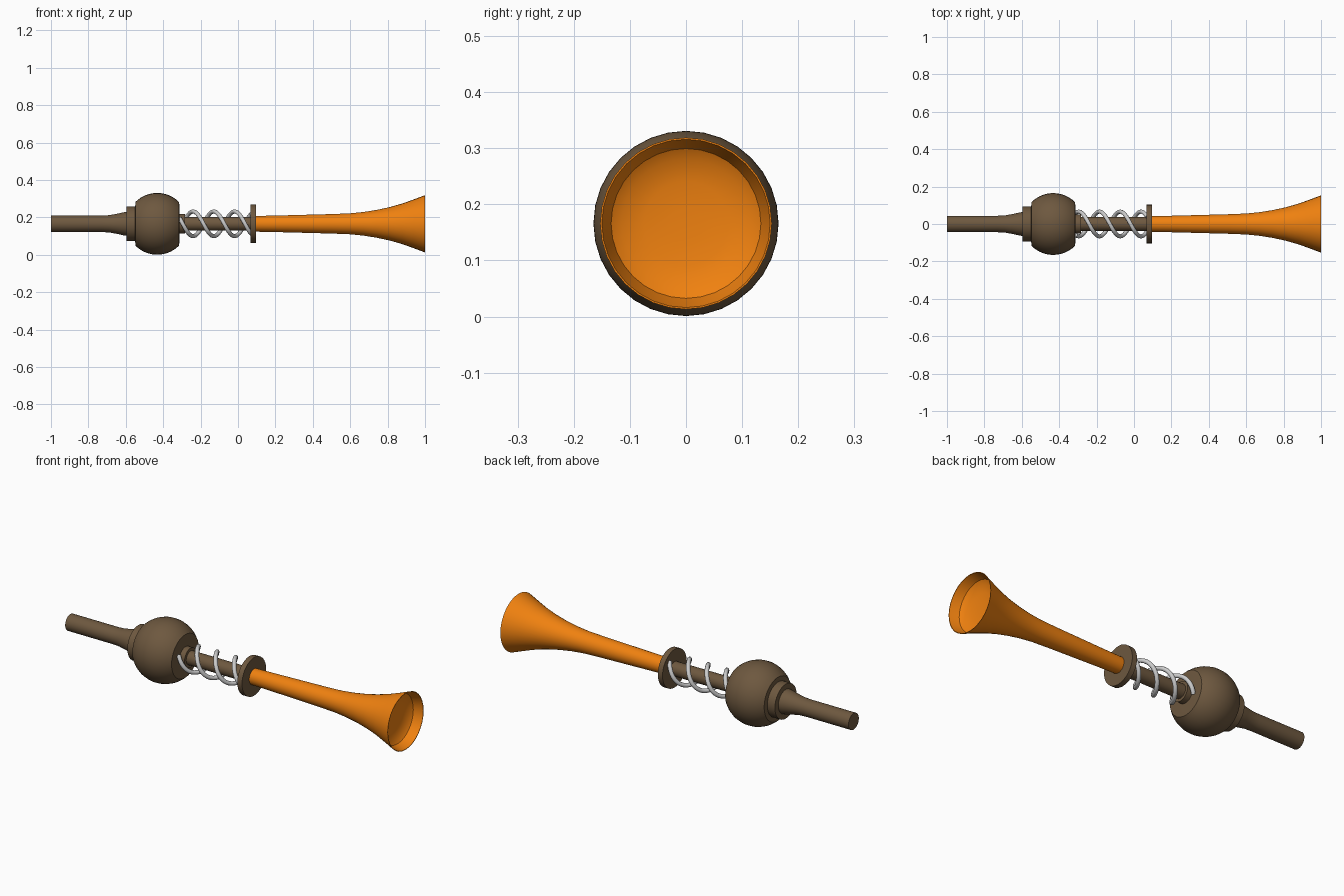
import bpy, bmesh, math

if "Cube" in bpy.data.objects:
    bpy.data.objects.remove(bpy.data.objects["Cube"])

AXIS_Z = 0.166
SIDES = 32


def material(name, color):
    m = bpy.data.materials.new(name)
    m.diffuse_color = (*color, 1)
    m.use_nodes = True
    m.node_tree.nodes["Principled BSDF"].inputs["Base Color"].default_value = m.diffuse_color
    return m


def finish(obj, mat=None, angle=35):
    if mat:
        obj.data.materials.append(mat)
    bpy.ops.object.select_all(action='DESELECT')
    obj.select_set(True)
    bpy.context.view_layer.objects.active = obj
    bpy.ops.object.shade_smooth_by_angle(angle=math.radians(angle))


def lathe(name, profile, mat):
    """Turn a list of (x, radius) points around the long axis and cap both ends."""
    bm = bmesh.new()
    rings = []
    for x, r in profile:
        rings.append([bm.verts.new((x, r * math.cos(2 * math.pi * i / SIDES),
                                    AXIS_Z + r * math.sin(2 * math.pi * i / SIDES)))
                      for i in range(SIDES)])
    for a, b in zip(rings, rings[1:]):
        for i in range(SIDES):
            j = (i + 1) % SIDES
            bm.faces.new((a[i], a[j], b[j], b[i]))
    bm.faces.new(rings[0])
    bm.faces.new(rings[-1])
    bmesh.ops.recalc_face_normals(bm, faces=bm.faces[:])
    mesh = bpy.data.meshes.new(name)
    bm.to_mesh(mesh)
    bm.free()
    obj = bpy.data.objects.new(name, mesh)
    bpy.context.collection.objects.link(obj)
    finish(obj, mat)
    return obj


def helix(name, crest, start, end, pitch, radius, wire):
    """Coil whose top passes x = crest and comes down on the front side."""
    n = 72
    bm = bmesh.new()
    rings = []
    slope = pitch / (2 * math.pi)
    length = math.hypot(slope, radius)
    for k in range(n + 1):
        x = start + (end - start) * k / n
        t = 2 * math.pi * (x - crest) / pitch
        out = (0, -math.sin(t), math.cos(t))
        tan = (slope / length, -radius * math.cos(t) / length, -radius * math.sin(t) / length)
        side = (out[1] * tan[2] - out[2] * tan[1], out[2] * tan[0] - out[0] * tan[2],
                out[0] * tan[1] - out[1] * tan[0])
        centre = (x, radius * out[1], AXIS_Z + radius * out[2])
        ring = []
        for i in range(10):
            a = 2 * math.pi * i / 10
            ring.append(bm.verts.new([centre[c] + wire * (math.cos(a) * out[c] + math.sin(a) * side[c])
                                      for c in range(3)]))
        rings.append(ring)
    for a, b in zip(rings, rings[1:]):
        for i in range(10):
            j = (i + 1) % 10
            bm.faces.new((a[i], a[j], b[j], b[i]))
    bm.faces.new(rings[0])
    bm.faces.new(rings[-1])
    bmesh.ops.recalc_face_normals(bm, faces=bm.faces[:])
    mesh = bpy.data.meshes.new(name)
    bm.to_mesh(mesh)
    bm.free()
    obj = bpy.data.objects.new(name, mesh)
    bpy.context.collection.objects.link(obj)
    finish(obj, angle=50)


brown = material("brown", (0.155, 0.098, 0.05))
orange = material("orange", (0.87, 0.22, 0.005))

# Mouth tube, widening towards the collar
lathe("mouth_tube", [(-1, 0.044), (-0.73, 0.044), (-0.69, 0.046), (-0.65, 0.053),
                     (-0.61, 0.062), (-0.58, 0.066)], brown)

# Collar behind the ball
lathe("rear_collar", [(-0.595, 0.093), (-0.52, 0.093)], brown)

# Ball chamber with both ends cut flat
ball = []
for k in range(17):
    x = -0.548 + (0.233 * k / 16)
    ball.append((x, math.sqrt(0.165 ** 2 - (x + 0.432) ** 2)))
ball = [(-0.55, 0.09)] + ball + [(-0.313, 0.09)]
lathe("ball_chamber", ball, brown)

# Small collar and rod inside the spring
lathe("front_collar", [(-0.33, 0.052), (-0.283, 0.052)], brown)
lathe("rod", [(-0.30, 0.037), (0.08, 0.037)], brown)

# Two interleaved spring coils
helix("spring_a", -0.24, -0.312, 0.07, 0.222, 0.066, 0.011)
helix("spring_b", -0.129, -0.312, 0.07, 0.222, 0.066, 0.011)

# Stop disc
lathe("stop_disc", [(0.068, 0.103), (0.096, 0.103)], brown)

# Flared horn with a recessed mouth
lathe("horn", [(0.09, 0.042), (0.2, 0.044), (0.35, 0.048), (0.5, 0.052), (0.6, 0.056),
               (0.67, 0.063), (0.74, 0.074), (0.81, 0.089), (0.88, 0.109),
               (0.94, 0.1305), (1.0, 0.153), (1.0, 0.150), (0.975, 0.142), (0.952, 0.1335), (0.94, 0.115),
               (0.932, 0.075), (0.929, 0.03)], orange)
